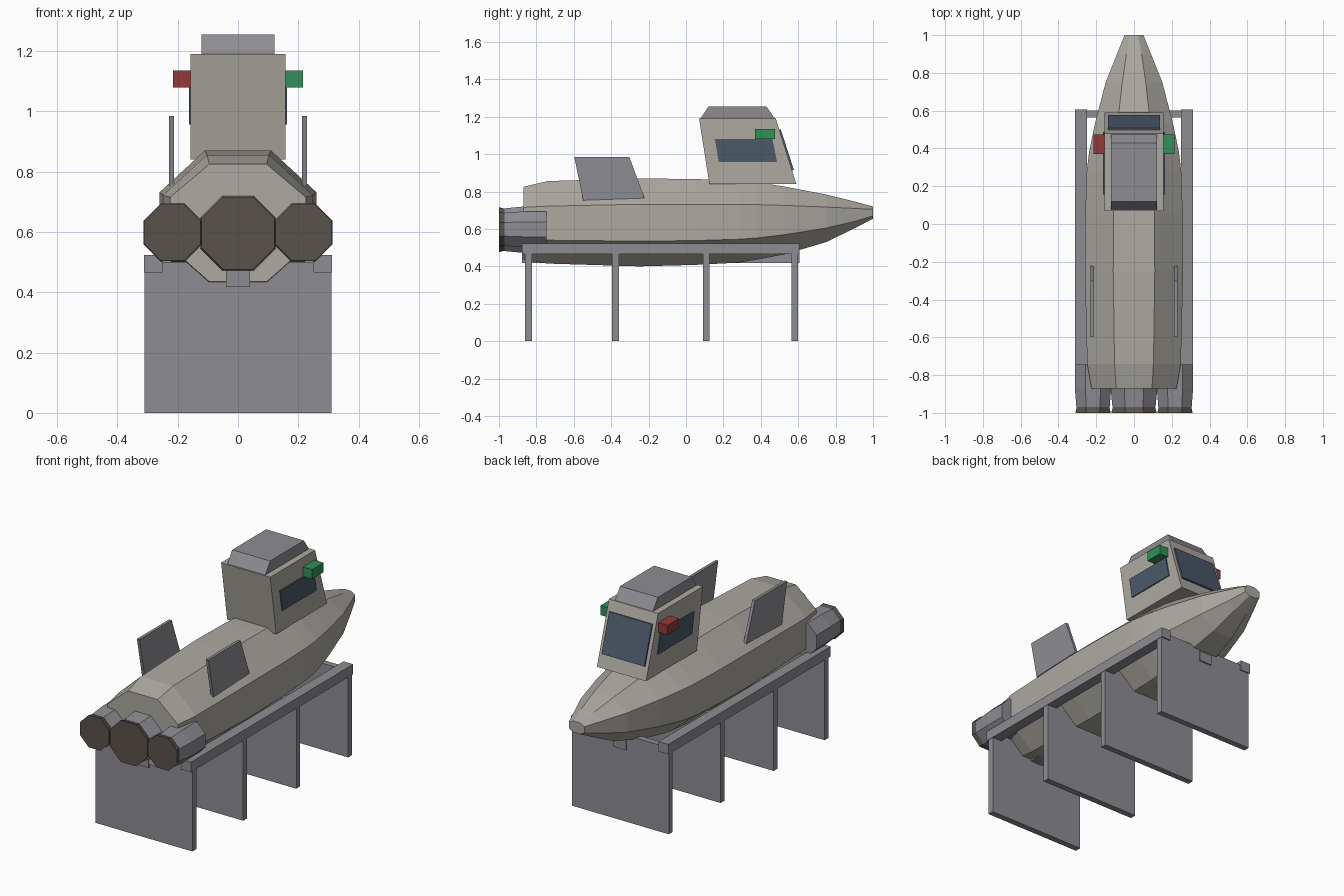
import bpy, bmesh
from math import cos, sin, pi


def material(name, rgb):
    m = bpy.data.materials.new(name)
    m.diffuse_color = (*rgb, 1)
    return m


TAN = material("hull_tan", (0.42, 0.40, 0.36))
GREY = material("metal_grey", (0.27, 0.265, 0.29))
DARK = material("exhaust_dark", (0.10, 0.085, 0.07))
GLASS = material("window_glass", (0.07, 0.10, 0.14))
RED = material("port_red", (0.30, 0.04, 0.04))
GREEN = material("starboard_green", (0.03, 0.28, 0.10))


def loft(name, rings, mat):
    """Skin a closed solid through a list of equally sized rings."""
    bm = bmesh.new()
    vs = [[bm.verts.new(p) for p in r] for r in rings]
    n = len(vs[0])
    for a, b in zip(vs, vs[1:]):
        for i in range(n):
            j = (i + 1) % n
            bm.faces.new((a[i], a[j], b[j], b[i]))
    bm.faces.new(vs[0])
    bm.faces.new(vs[-1])
    bmesh.ops.recalc_face_normals(bm, faces=bm.faces)
    me = bpy.data.meshes.new(name)
    bm.to_mesh(me)
    bm.free()
    me.materials.append(mat)
    ob = bpy.data.objects.new(name, me)
    bpy.context.collection.objects.link(ob)
    return ob


def prism(name, yz, x0, x1, mat):
    """Side profile in y,z extruded from x0 to x1."""
    return loft(name, [[(x, y, z) for y, z in yz] for x in (x0, x1)], mat)


def box(name, x0, x1, y0, y1, z0, z1, mat):
    return prism(name, [(y0, z0), (y1, z0), (y1, z1), (y0, z1)], x0, x1, mat)


# Hull: eight-sided sections (y, half width, flat half width, bottom, low side, high side, top)
sections = [
    (-0.87, 0.225, 0.095, 0.435, 0.55, 0.715, 0.825),
    (-0.74, 0.248, 0.103, 0.415, 0.54, 0.722, 0.856),
    (-0.25, 0.260, 0.110, 0.400, 0.535, 0.732, 0.870),
    (0.05, 0.258, 0.108, 0.408, 0.538, 0.732, 0.867),
    (0.28, 0.250, 0.102, 0.420, 0.545, 0.732, 0.858),
    (0.38, 0.238, 0.098, 0.436, 0.552, 0.730, 0.850),
    (0.53, 0.207, 0.087, 0.465, 0.570, 0.726, 0.826),
    (0.75, 0.150, 0.062, 0.530, 0.605, 0.717, 0.784),
    (0.90, 0.090, 0.040, 0.603, 0.640, 0.710, 0.747),
    (1.00, 0.050, 0.021, 0.655, 0.670, 0.705, 0.720),
]
loft("hull", [[(f, y, t), (w, y, h), (w, y, l), (f, y, b),
               (-f, y, b), (-w, y, l), (-w, y, h), (-f, y, t)]
              for y, w, f, b, l, h, t in sections], TAN)


# Engines: octagonal pods with dark exhaust ends
def octagon(cx, y, cz, apothem):
    r = apothem / cos(pi / 8)
    return [(cx + r * cos(a), y, cz + r * sin(a))
            for a in (pi / 8 + k * pi / 4 for k in range(8))]


for side, cx, cz, r in (("left", -0.217, 0.598, 0.096), ("centre", 0, 0.596, 0.124),
                        ("right", 0.217, 0.598, 0.096)):
    loft(side + "_engine", [octagon(cx, -0.745, cz, r), octagon(cx, -0.87, cz, r),
                            octagon(cx, -0.97, cz, r * 0.92)], GREY)
    loft(side + "_exhaust", [octagon(cx, -0.968, cz, r * 0.90),
                             octagon(cx, -1.0, cz, r * 0.97)], DARK)

# Cabin and roof
prism("cabin", [(0.07, 1.19), (0.48, 1.19), (0.59, 0.84), (0.125, 0.84)], -0.157, 0.157, TAN)
prism("cabin_roof", [(0.077, 1.19), (0.12, 1.255), (0.43, 1.255), (0.475, 1.19)],
      -0.121, 0.121, GREY)
prism("windscreen", [(0.49, 1.13), (0.507, 1.132), (0.577, 0.915), (0.56, 0.91)],
      -0.137, 0.137, GLASS)

# Paired parts: side windows, navigation lights, fins, cradle rails
for s, side in ((-1, "left"), (1, "right")):
    prism(side + "_window", [(0.155, 1.08), (0.462, 1.08), (0.487, 0.957), (0.175, 0.957)],
          s * 0.15, s * 0.163, GLASS)
    box(side + "_light", s * 0.155, s * 0.215, 0.37, 0.475, 1.08, 1.135,
        GREEN if s > 0 else RED)
    prism(side + "_fin", [(-0.597, 0.985), (-0.303, 0.985), (-0.222, 0.765), (-0.55, 0.753)],
          s * 0.212, s * 0.229, GREY)
    box(side + "_rail", s * 0.25, s * 0.312, -0.877, 0.607, 0.465, 0.523, GREY)

# Cradle: centre rail and four upright panels
box("centre_rail", -0.04, 0.04, -0.877, 0.607, 0.417, 0.475, GREY)
for i, y in enumerate((-0.842, -0.377, 0.108, 0.582)):
    box(f"support_panel_{i + 1}", -0.31, 0.31, y - 0.018, y + 0.018, 0, 0.50, GREY)
